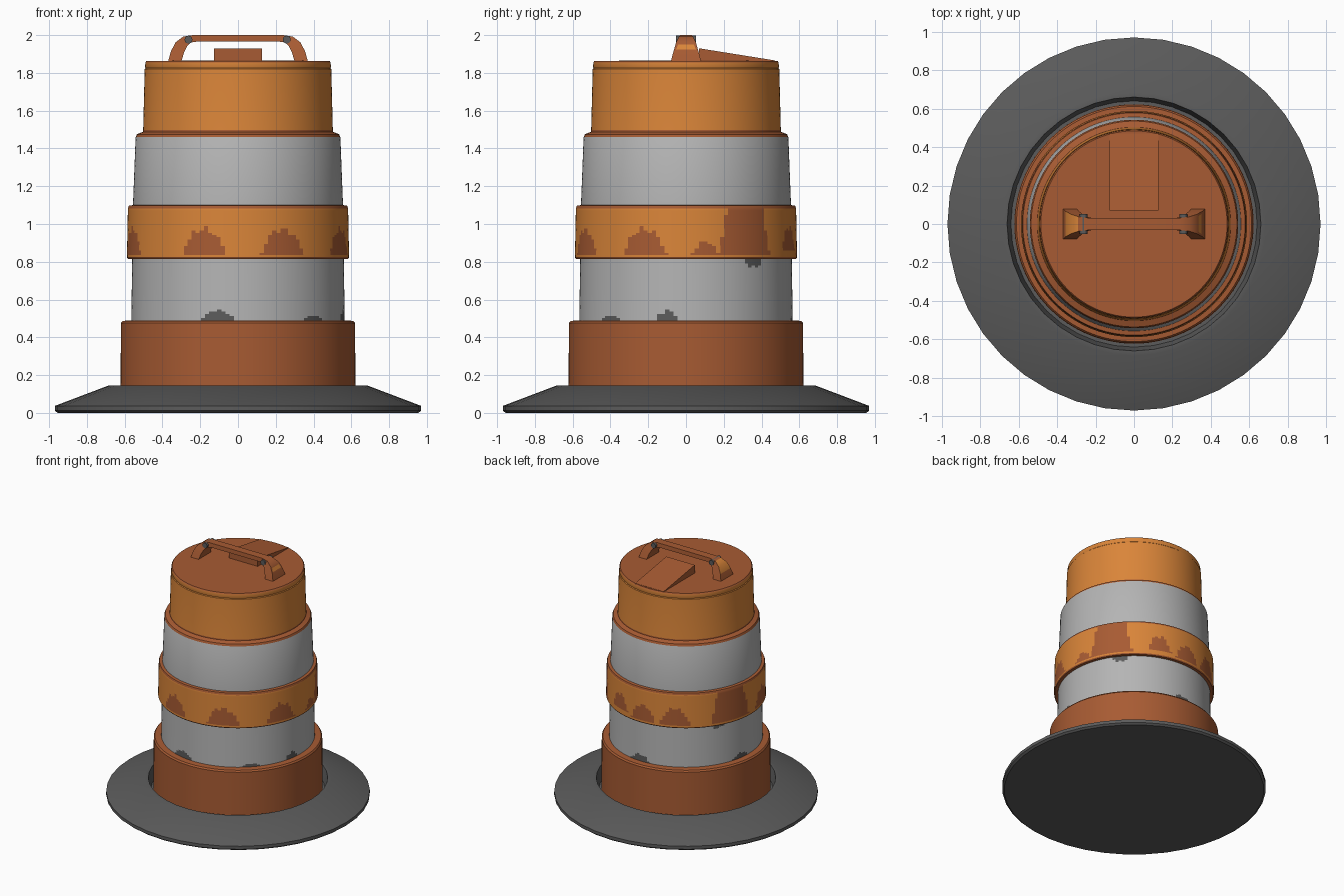
import bpy, bmesh, math
from mathutils import Matrix

if "Cube" in bpy.data.objects:
    bpy.data.objects.remove(bpy.data.objects["Cube"])


def material(name, *rgb):
    m = bpy.data.materials.new(name)
    m.diffuse_color = (*rgb, 1)
    m.use_nodes = True
    m.node_tree.nodes["Principled BSDF"].inputs["Base Color"].default_value = m.diffuse_color
    return m


RUST, BRIGHT, LIGHT, DARK = range(4)
MATS = [material("burnt orange", 0.39, 0.105, 0.033),
        material("bright orange", 0.70, 0.235, 0.041),
        material("light grey", 0.46, 0.46, 0.46),
        material("dark grey", 0.105, 0.105, 0.105)]


def finish(name, bm, smooth=True):
    bmesh.ops.remove_doubles(bm, verts=bm.verts, dist=1e-5)
    bmesh.ops.recalc_face_normals(bm, faces=bm.faces)
    me = bpy.data.meshes.new(name)
    bm.to_mesh(me)
    bm.free()
    for m in MATS:
        me.materials.append(m)
    ob = bpy.data.objects.new(name, me)
    bpy.context.collection.objects.link(ob)
    if smooth:
        bpy.ops.object.select_all(action='DESELECT')
        ob.select_set(True)
        bpy.context.view_layer.objects.active = ob
        bpy.ops.object.shade_smooth_by_angle(angle=math.radians(30))
    return ob


def lathe(name, profile, n, paint):
    """Spin (radius, z, colour, rows) points; each colour/rows is for the span to the next point."""
    pts, cols = [], []
    for (r0, z0, c, rows), (r1, z1, *_) in zip(profile, profile[1:]):
        for i in range(rows):
            t = i / rows
            pts.append((r0 + (r1 - r0) * t, z0 + (z1 - z0) * t))
            cols.append(c)
    pts.append(profile[-1][:2])
    bm = bmesh.new()
    rings = []
    for r, z in pts:
        if r == 0:
            rings.append([bm.verts.new((0, 0, z))] * n)
        else:
            rings.append([bm.verts.new((r * math.cos(math.tau * k / n), r * math.sin(math.tau * k / n), z))
                          for k in range(n)])
    for j, c in enumerate(cols):
        zm = (pts[j][1] + pts[j + 1][1]) / 2
        for k in range(n):
            q = [rings[j][k], rings[j][(k + 1) % n], rings[j + 1][(k + 1) % n], rings[j + 1][k]]
            f = bm.faces.new(list(dict.fromkeys(q)))
            f.material_index = paint(c, (k + 0.5) * 360 / n, zm)
    return finish(name, bm)


# Worn paint patches: (angle, half width, low z, high z); angle -90 is the front
ORANGE_WEAR = [(-108, 12, 0.84, 0.97), (-66, 12, 0.84, 0.97), (-22, 12, 0.84, 0.97),
               (10, 7, 0.84, 0.90), (33, 16, 0.83, 1.20), (69, 9, 0.86, 0.98),
               (92, 10, 0.84, 0.96), (117, 11, 0.84, 0.97), (160, 17, 0.83, 1.20),
               (-163, 12, 0.84, 0.97)]
GREY_WEAR = [(-101, 10, 0.48, 0.54), (-10, 7, 0.48, 0.54), (88, 10, 0.48, 0.54),
             (170, 9, 0.48, 0.53), (-45, 8, 0.48, 0.515)]
GREY_WEAR_TOP = [(40, 7, 0.825, 0.77), (150, 7, 0.825, 0.78)]


def in_patch(patches, a, z):
    for pa, w, z0, z1 in patches:
        d = abs((a - pa + 180) % 360 - 180) / w
        limit = z0 + (z1 - z0) * max(0, 1 - d ** 2.5) * (1 + 0.12 * math.sin(a * 0.9))
        if d < 1 and min(z0, limit) <= z <= max(z0, limit):
            return True
    return False


def barrel_paint(c, a, z):
    if c == BRIGHT and z < 1.2 and in_patch(ORANGE_WEAR, a, z):
        return RUST
    if c == LIGHT and (in_patch(GREY_WEAR, a, z) or in_patch(GREY_WEAR_TOP, a, z)):
        return DARK
    return c


# Heavy rubber base with a groove around the barrel
lathe("rubber_base", [(0, 0, DARK, 1), (0.955, 0, DARK, 1), (0.97, 0.012, DARK, 1),
                      (0.97, 0.037, DARK, 1), (0.685, 0.145, DARK, 1), (0.66, 0.145, DARK, 1),
                      (0.64, 0.05, DARK, 1), (0, 0.05, DARK, 1)], 40, lambda c, a, z: c)

# Stepped barrel with coloured bands
lathe("barrel", [(0.622, 0.045, RUST, 1), (0.62, 0.475, RUST, 1), (0.611, 0.487, RUST, 1),
                 (0.565, 0.49, LIGHT, 28), (0.56, 0.815, RUST, 1), (0.583, 0.815, RUST, 1),
                 (0.588, 0.824, BRIGHT, 22), (0.583, 1.083, RUST, 1), (0.578, 1.097, RUST, 1),
                 (0.556, 1.10, LIGHT, 1), (0.542, 1.46, RUST, 1), (0.535, 1.475, RUST, 1),
                 (0.503, 1.488, RUST, 1), (0.502, 1.497, BRIGHT, 1), (0.494, 1.82, BRIGHT, 1),
                 (0.489, 1.825, BRIGHT, 1), (0.492, 1.832, BRIGHT, 1), (0.490, 1.856, RUST, 1),
                 (0.484, 1.864, RUST, 1), (0, 1.865, RUST, 1)], 160, barrel_paint)

# Sloping wedge on the lid
bm = bmesh.new()
ends = [[bm.verts.new((x, y, z)) for y, z in ((0.07, 1.85), (0.07, 1.93), (0.47, 1.866), (0.47, 1.85))]
        for x in (-0.128, 0.128)]
for e in ends:
    bm.faces.new(e)
for i in range(4):
    bm.faces.new((ends[0][i], ends[0][(i + 1) % 4], ends[1][(i + 1) % 4], ends[1][i]))
finish("lid_wedge", bm, smooth=False)

# Carrying handle: (outer x, outer z, inner x, inner z, half width), mirrored across x
half = [(0.37, 1.86, 0.30, 1.86, 0.08), (0.355, 1.915, 0.285, 1.91, 0.066),
        (0.33, 1.962, 0.268, 1.943, 0.052), (0.29, 1.992, 0.25, 1.961, 0.038),
        (0.24, 2.0, 0.22, 1.965, 0.032)]
bm = bmesh.new()
rings = []
for s, secs in ((1, half), (-1, half[::-1])):
    for ox, oz, ix, iz, w in secs:
        rings.append([bm.verts.new(p) for p in ((s * ox, -w, oz), (s * ox, w, oz),
                                                (s * ix, w, iz), (s * ix, -w, iz))])
worn = None
for j, (a, b) in enumerate(zip(rings, rings[1:])):
    for i in range(4):
        f = bm.faces.new((a[i], a[(i + 1) % 4], b[(i + 1) % 4], b[i]))
        if i == 0 and j in (6, 7):
            f.material_index = BRIGHT
        if i == 0 and j == 1:
            worn = f
bm.faces.new(rings[0])
bm.faces.new(rings[-1])
bmesh.ops.recalc_face_normals(bm, faces=bm.faces)
bmesh.ops.inset_individual(bm, faces=[worn], thickness=0.017)
worn.material_index = BRIGHT
finish("handle", bm)

# Handle bolts
for side, x in (("left", -0.262), ("right", 0.258)):
    bm = bmesh.new()
    bmesh.ops.create_cone(bm, cap_ends=True, segments=12, radius1=0.021, radius2=0.021, depth=0.104,
                          matrix=Matrix.Translation((x, 0, 1.976)) @ Matrix.Rotation(math.pi / 2, 4, 'X'))
    for f in bm.faces:
        f.material_index = DARK
    finish(side + "_handle_bolt", bm)
